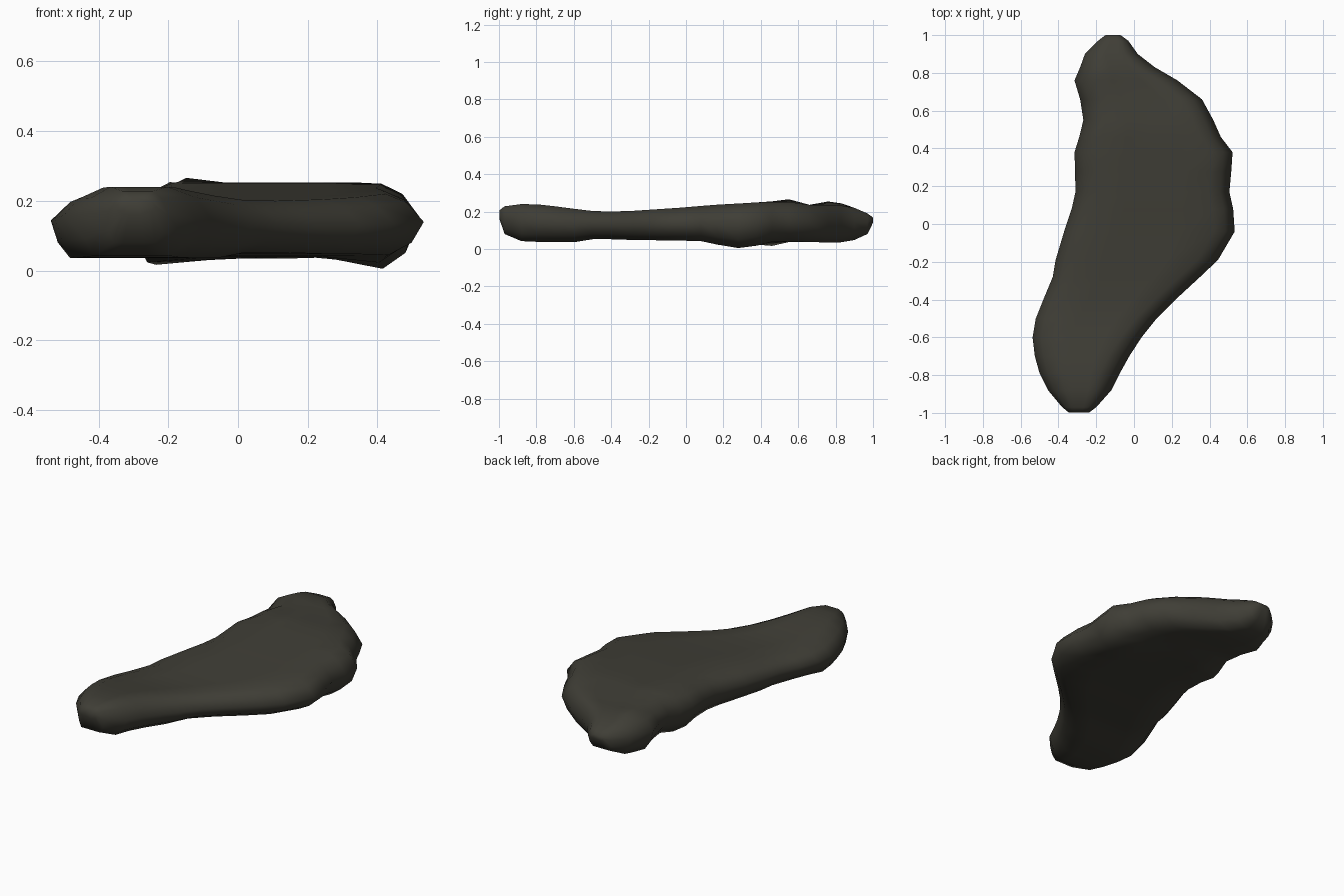
import bpy, bmesh, math

# Stations along the slab: y, left x, right x, underside z, top z
STATIONS = [
    (-0.97, -0.38, -0.20, 0.08, 0.228),
    (-0.88, -0.455, -0.12, 0.042, 0.24),
    (-0.79, -0.50, -0.075, 0.038, 0.238),
    (-0.70, -0.525, -0.025, 0.036, 0.228),
    (-0.60, -0.537, 0.04, 0.036, 0.215),
    (-0.50, -0.52, 0.12, 0.052, 0.203),
    (-0.40, -0.48, 0.22, 0.052, 0.20),
    (-0.28, -0.43, 0.35, 0.048, 0.204),
    (-0.19, -0.415, 0.445, 0.047, 0.21),
    (-0.04, -0.37, 0.533, 0.045, 0.22),
    (0.08, -0.33, 0.525, 0.042, 0.23),
    (0.17, -0.31, 0.505, 0.04, 0.237),
    (0.28, -0.312, 0.515, 0.038, 0.243),
    (0.38, -0.315, 0.522, 0.038, 0.249),
    (0.46, -0.29, 0.46, 0.038, 0.252),
    (0.55, -0.268, 0.42, 0.04, 0.252),
    (0.66, -0.285, 0.36, 0.038, 0.236),
    (0.76, -0.315, 0.23, 0.034, 0.236),
    (0.83, -0.285, 0.11, 0.036, 0.232),
    (0.90, -0.26, 0.02, 0.048, 0.22),
    (0.97, -0.19, -0.03, 0.08, 0.19),
]

# Ragged local lumps: x, y, radius, height, side (1 top, -1 underside)
LUMPS = [
    (0.42, 0.28, 0.16, -0.033, -1),
    (-0.19, 0.43, 0.13, -0.026, -1),
    (-0.16, 0.55, 0.10, 0.014, 1),
    (-0.20, 0.77, 0.11, 0.018, 1),
]


def section(y, xl, xr, zb, zt):
    """Rounded slab cross-section: flat middle, softened rim."""
    h, w = zt - zb, xr - xl
    k = min(1.0, w / 0.45)
    zl, zr = zb + 0.60 * h, zb + 0.54 * h
    top = [(xl, zl), (xl + 0.045 * k, zb + 0.84 * h), (xl + 0.12 * k, zt)]
    top += [(xl + 0.12 * k + (w - 0.23 * k) * f, zt) for f in (0.25, 0.5, 0.75)]
    top += [(xr - 0.11 * k, zt), (xr - 0.05 * k, zb + 0.86 * h), (xr, zr)]
    low = [(xr - 0.035 * k, zb + 0.2 * h), (xr - 0.10 * k, zb)]
    low += [(xr - 0.10 * k - (w - 0.155 * k) * f, zb) for f in (0.25, 0.5, 0.75)]
    low += [(xl + 0.055 * k, zb), (xl + 0.02 * k, zb + 0.25 * h)]
    pts = []
    for side, part in ((1, top), (-1, low)):
        for x, z in part:
            for lx, ly, r, lift, s in LUMPS:
                d = math.hypot(x - lx, y - ly) / r
                if s == side and d < 1 and abs(z - (zt if s > 0 else zb)) < 0.06:
                    z += lift * (1 - d * d)
            pts.append((x, y, z))
    return pts


# Loft the slab and close both ends with shallow blunt tips
bm = bmesh.new()
rings = [[bm.verts.new(p) for p in section(*s)] for s in STATIONS]


def tip_ring(ring, y, z, scale):
    cx = sum(v.co.x for v in ring) / len(ring)
    cz = sum(v.co.z for v in ring) / len(ring)
    return [bm.verts.new((cx + (v.co.x - cx) * scale, y, z + (v.co.z - cz) * scale * 0.5))
            for v in ring]


rings.insert(0, tip_ring(rings[0], -0.998, 0.185, 0.6))
rings.append(tip_ring(rings[-1], 1.0, 0.155, 0.5))
n = len(rings[0])
for a, b in zip(rings, rings[1:]):
    for i in range(n):
        j = (i + 1) % n
        bm.faces.new((a[i], a[j], b[j], b[i]))
bm.faces.new(rings[0])
bm.faces.new(rings[-1])
bmesh.ops.recalc_face_normals(bm, faces=bm.faces)
for f in bm.faces:
    f.smooth = True

mesh = bpy.data.meshes.new("stone_slab")
bm.to_mesh(mesh)
bm.free()
slab = bpy.data.objects.new("stone_slab", mesh)
bpy.context.collection.objects.link(slab)

# Dark grey stone
stone = bpy.data.materials.new("dark_stone")
stone.diffuse_color = (0.05, 0.048, 0.037, 1.0)
mesh.materials.append(stone)
